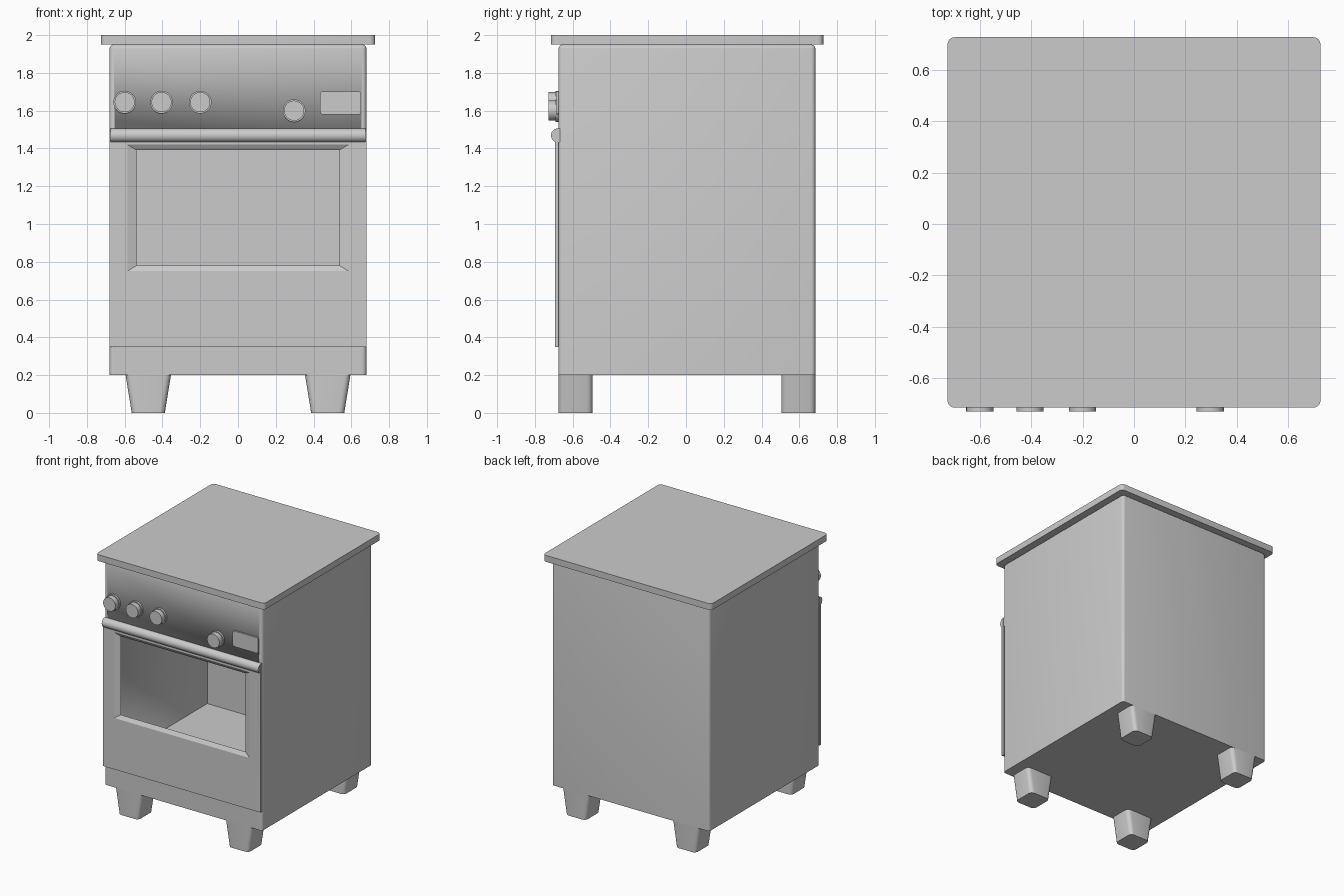
import bpy, bmesh, math
from mathutils import Matrix

if "Cube" in bpy.data.objects:
    bpy.data.objects.remove(bpy.data.objects["Cube"])


def finish(name, bm, smooth=True):
    bmesh.ops.recalc_face_normals(bm, faces=bm.faces)
    me = bpy.data.meshes.new(name)
    bm.to_mesh(me)
    bm.free()
    ob = bpy.data.objects.new(name, me)
    bpy.context.collection.objects.link(ob)
    if smooth:
        bpy.ops.object.select_all(action='DESELECT')
        ob.select_set(True)
        bpy.context.view_layer.objects.active = ob
        bpy.ops.object.shade_smooth_by_angle(angle=math.radians(35))
    return ob


def box(name, lo, hi, radius=0.0, pick=None, taper=1.0, segments=4):
    """Box from corner to corner; pick(edge) chooses the edges to round,
    taper scales the bottom in x."""
    bm = bmesh.new()
    bmesh.ops.create_cube(bm, size=1)
    mid = [(a + b) / 2 for a, b in zip(lo, hi)]
    for v in bm.verts:
        for i in range(3):
            v.co[i] = hi[i] if v.co[i] > 0 else lo[i]
        if v.co.z == lo[2]:
            v.co.x = mid[0] + (v.co.x - mid[0]) * taper
    if radius:
        edges = [e for e in bm.edges if pick(e)]
        bmesh.ops.bevel(bm, geom=edges, offset=radius, segments=segments,
                        profile=0.5, affect='EDGES', clamp_overlap=True)
    return finish(name, bm)


def along(axis):
    return lambda e: abs(e.verts[0].co[axis] - e.verts[1].co[axis]) > 0.04


def upright_or_top(e):
    return along(2)(e) or min(v.co.z for v in e.verts) > 1.9


def rod(name, parts, axis):
    """Cylinders (centre, radius, length) joined in one mesh."""
    turn = Matrix.Rotation(math.pi / 2, 4, 'Y' if axis == 'X' else 'X')
    bm = bmesh.new()
    for c, r, length in parts:
        bmesh.ops.create_cone(bm, cap_ends=True, segments=32, radius1=r, radius2=r,
                              depth=length, matrix=Matrix.Translation(c) @ turn)
    return finish(name, bm)


# Body with hollow oven chamber
body = box("oven_body", (-0.68, -0.675, 0.2), (0.68, 0.685, 1.95), 0.022, upright_or_top)
cutter = box("chamber_cutter", (-0.65, -0.9, 0.37), (0.65, 0.55, 1.47))
cutter.hide_render = True
mod = body.modifiers.new("chamber", 'BOOLEAN')
mod.operation, mod.solver, mod.object = 'DIFFERENCE', 'EXACT', cutter
bpy.ops.object.select_all(action='DESELECT')
body.select_set(True)
bpy.context.view_layer.objects.active = body
bpy.ops.object.modifier_apply(modifier=mod.name)
bpy.data.objects.remove(cutter)

# Worktop slab
box("worktop", (-0.726, -0.715, 1.95), (0.726, 0.727, 2.0), 0.028,
    lambda e: along(2)(e))

# Door frame: four rectangular rings (half width, y, bottom, top) joined in a loop
bm = bmesh.new()
rings = []
for w, y, z0, z1 in ((0.68, -0.675, 0.35, 1.5), (0.68, -0.693, 0.35, 1.5),
                     (0.585, -0.693, 0.75, 1.42), (0.538, -0.675, 0.78, 1.392)):
    rings.append([bm.verts.new((x, y, z)) for x, z in ((-w, z0), (w, z0), (w, z1), (-w, z1))])
for a, b in zip(rings, rings[1:] + rings[:1]):
    for i in range(4):
        j = (i + 1) % 4
        bm.faces.new((a[i], a[j], b[j], b[i]))
finish("door", bm, smooth=False)

# Door handle
rod("door_handle", [((0, -0.678, 1.469), 0.037, 1.35)], 'X')

# Control knobs: base ring and cap
for n, (x, z) in enumerate(((-0.6, 1.645), (-0.405, 1.645), (-0.2, 1.645), (0.297, 1.6))):
    rod(f"knob_{n + 1}", [((x, -0.681, z), 0.06, 0.02), ((x, -0.706, z), 0.053, 0.046)], 'Y')

# Display panel
box("display", (0.435, -0.686, 1.58), (0.652, -0.67, 1.702), 0.014,
    lambda e: abs(e.verts[0].co.y - e.verts[1].co.y) > 0.01)

# Four tapered legs
for side, x in (("left", -0.475), ("right", 0.475)):
    for end, y in (("front", -0.585), ("back", 0.595)):
        box(f"{end}_{side}_leg", (x - 0.12, y - 0.09, 0.0), (x + 0.12, y + 0.09, 0.2),
            0.03, lambda e: abs(e.verts[0].co.z - e.verts[1].co.z) > 0.1, taper=0.73)
